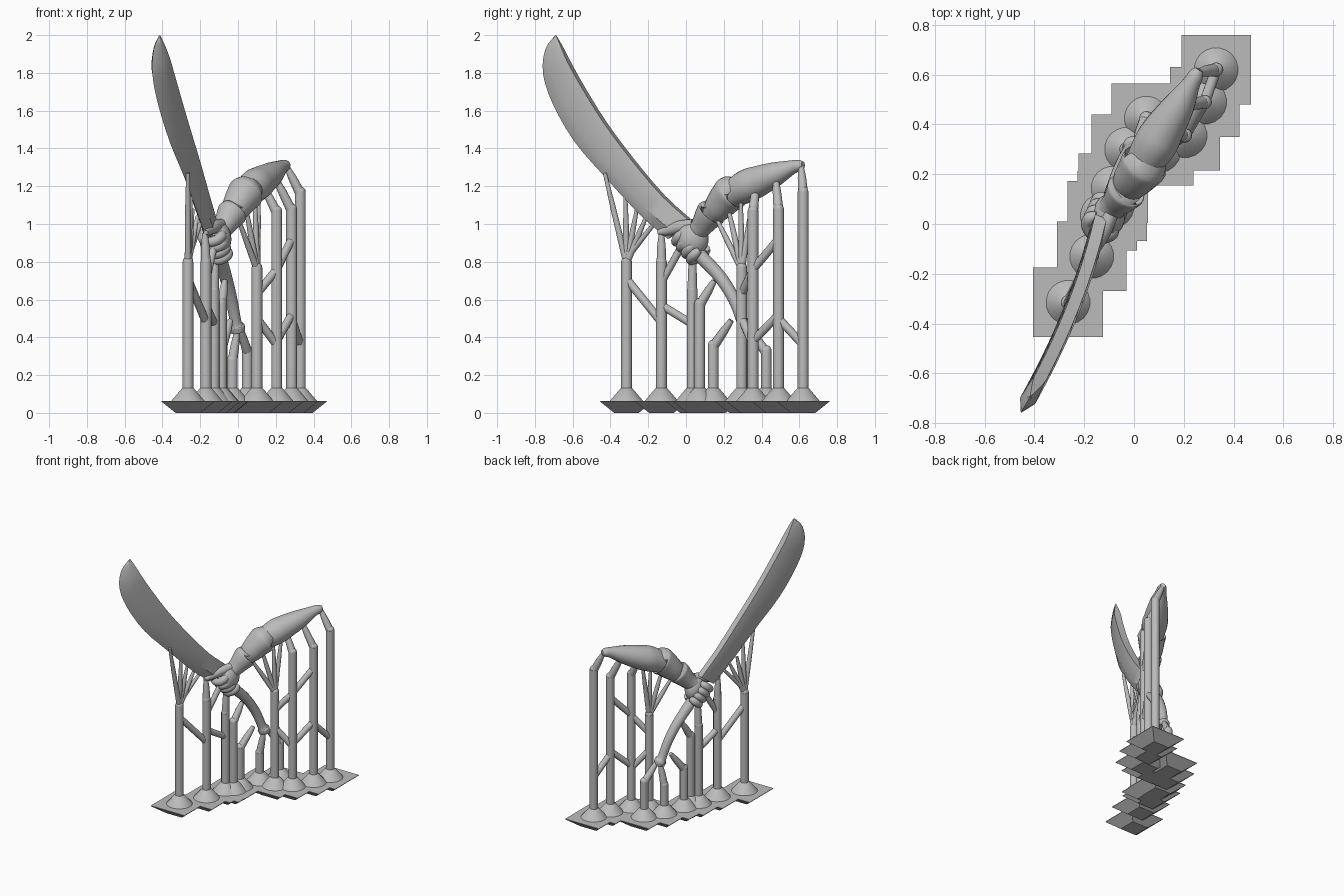
import bpy, bmesh, math
from mathutils import Vector

if "Cube" in bpy.data.objects:
    bpy.data.objects.remove(bpy.data.objects["Cube"])

grey = bpy.data.materials.new("resin grey")
grey.use_nodes = True
COLOUR = (0.5, 0.5, 0.5, 1)
grey.diffuse_color = COLOUR
grey.node_tree.nodes["Principled BSDF"].inputs["Base Color"].default_value = COLOUR


def finish(bm, name, smooth=True):
    bmesh.ops.recalc_face_normals(bm, faces=bm.faces)
    mesh = bpy.data.meshes.new(name)
    bm.to_mesh(mesh)
    bm.free()
    ob = bpy.data.objects.new(name, mesh)
    bpy.context.collection.objects.link(ob)
    mesh.materials.append(grey)
    if smooth:
        bpy.ops.object.select_all(action='DESELECT')
        ob.select_set(True)
        bpy.context.view_layer.objects.active = ob
        bpy.ops.object.shade_smooth_by_angle(angle=math.radians(35))
    return ob


def loft(bm, rings):
    """Skin a list of equal-length point rings and cap both ends."""
    rows = [[bm.verts.new(p) for p in ring] for ring in rings]
    n = len(rows[0])
    for a, b in zip(rows, rows[1:]):
        for i in range(n):
            j = (i + 1) % n
            bm.faces.new((a[i], a[j], b[j], b[i]))
    bm.faces.new(rows[0])
    bm.faces.new(rows[-1])


def tube(bm, pts, radii, sides=16):
    """Round tube of changing radius, carried along a path without twist."""
    pts = [Vector(p) for p in pts]
    if not isinstance(radii, (list, tuple)):
        radii = [radii] * len(pts)
    rings, u, last = [], None, None
    for i, p in enumerate(pts):
        t = (pts[min(i + 1, len(pts) - 1)] - pts[max(i - 1, 0)]).normalized()
        if u is None:
            u = t.orthogonal().normalized()
        else:
            u = last.rotation_difference(t) @ u
        last, v = t, t.cross(u)
        ang = [math.tau * k / sides for k in range(sides)]
        rings.append([p + radii[i] * (math.cos(a) * u + math.sin(a) * v) for a in ang])
    loft(bm, rings)


def curved(rows, steps=5):
    """Catmull-Rom refinement of rows of (x, y, z, radius)."""
    rows = [Vector(r) for r in rows]
    out = []
    for i in range(len(rows) - 1):
        a, b, c, d = rows[max(i - 1, 0)], rows[i], rows[i + 1], rows[min(i + 2, len(rows) - 1)]
        for s in range(steps):
            t = s / steps
            out.append(0.5 * (2 * b + (c - a) * t + (2 * a - 5 * b + 4 * c - d) * t ** 2
                              + (3 * b - a - 3 * c + d) * t ** 3))
    return out + [rows[-1]]


def shaped(name, rows, sides=20):
    pts = curved(rows)
    bm = bmesh.new()
    tube(bm, [p[:3] for p in pts], [p[3] for p in pts], sides)
    return finish(bm, name)


# Blade: sharp leading edge, bevel, thick flat spine, all in one upright plane
NORMAL = Vector((0.92, -0.38, 0))


def blade_x(y):
    return -0.14 + 0.24 * y - 0.23 * y * y


blade_rows = [(-0.095, 0.92, 0.03, 1.015), (-0.245, 1.05, -0.12, 1.15),
              (-0.43, 1.25, -0.285, 1.345), (-0.59, 1.435, -0.43, 1.54),
              (-0.705, 1.635, -0.545, 1.725), (-0.757, 1.795, -0.62, 1.86),
              (-0.745, 1.925, -0.66, 1.945), (-0.692, 1.998, -0.688, 2.0)]
rings = []
fine = curved(blade_rows, 3)
for k, (ya, za, yb, zb) in enumerate(fine):
    edge = Vector((blade_x(ya), ya, za))
    spine = Vector((blade_x(yb), yb, zb))
    half = NORMAL * 0.033 * min(1, 0.05 + (len(fine) - 1 - k) / 6)
    ridge = edge.lerp(spine, 0.35)
    rings.append([edge, ridge + half, spine + half * 0.75, spine - half * 0.75, ridge - half])
bm = bmesh.new()
loft(bm, rings)
finish(bm, "sword_blade")

# Curved grip with flared pommel
shaped("sword_grip", [(-0.13, -0.02, 0.96, 0.035), (-0.1, 0.07, 0.84, 0.036),
                      (-0.065, 0.18, 0.72, 0.034), (-0.035, 0.255, 0.6, 0.032),
                      (-0.012, 0.3, 0.48, 0.031), (-0.005, 0.31, 0.455, 0.042),
                      (0, 0.315, 0.425, 0.036)])

# Forearm sleeve, with two flared cuffs over the glove
shaped("forearm_sleeve", [(0, 0.2, 1.11, 0.06), (0.04, 0.25, 1.16, 0.075),
                          (0.085, 0.32, 1.2, 0.088), (0.12, 0.38, 1.225, 0.083),
                          (0.18, 0.475, 1.265, 0.064), (0.228, 0.56, 1.3, 0.038),
                          (0.25, 0.6, 1.31, 0.03), (0.262, 0.62, 1.313, 0.018)])
shaped("upper_cuff", [(-0.04, 0.13, 1.04, 0.052), (-0.015, 0.165, 1.08, 0.075),
                      (0.02, 0.21, 1.135, 0.09), (0.042, 0.24, 1.165, 0.097),
                      (0.045, 0.245, 1.168, 0.08)])
shaped("lower_cuff", [(-0.11, 0.04, 0.94, 0.05), (-0.075, 0.08, 0.985, 0.058),
                      (-0.045, 0.115, 1.035, 0.074), (-0.03, 0.135, 1.06, 0.08),
                      (-0.028, 0.137, 1.062, 0.06)])

# Fist: palm, four fingers wrapped round the grip, thumb along the blade
bm = bmesh.new()
bmesh.ops.create_uvsphere(bm, u_segments=20, v_segments=14, radius=1)
for v in bm.verts:
    v.co = Vector((-0.1 + 0.065 * v.co.x, 0.035 + 0.085 * v.co.y, 0.92 + 0.09 * v.co.z))
finish(bm, "palm")
axis = Vector((0.3, 0.68, -0.85)).normalized()
side = axis.cross(NORMAL).normalized()
for i in range(4):
    centre = Vector((-0.135, -0.01, 0.94)) + axis * 0.043 * i
    path = []
    for k in range(9):
        a = math.radians(-60 + 34 * k)
        p = centre + 0.053 * (math.cos(a) * -NORMAL + math.sin(a) * side)
        path.append((*p, 0.018 if k in (0, 8) else 0.027))
    shaped("finger_%d" % (i + 1), path, 12)
shaped("thumb", [(-0.09, 0.04, 1.0, 0.028), (-0.125, -0.03, 0.985, 0.034),
                 (-0.16, -0.1, 0.965, 0.027), (-0.17, -0.15, 0.955, 0.012)], 12)

# Support pillars: foot x, foot y, column height
pillars = {
    "A": (-0.265, -0.315, 0.8), "B": (-0.17, -0.13, 0.8), "C": (-0.127, 0.033, 0.65),
    "D": (-0.088, 0.072, 0.58), "E": (-0.084, 0.144, 0.36), "F": (-0.03, 0.3, 0.28),
    "G": (0.1, 0.295, 0.77), "H": (0.05, 0.425, 0.33), "I": (0.205, 0.355, 1.07),
    "J": (0.284, 0.49, 1.08), "K": (0.33, 0.62, 1.17)}
# Points where each pillar touches the part above it
tips = {
    "A": [(-0.265, -0.43, 1.27), (-0.25, -0.32, 1.15), (-0.215, -0.21, 1.04),
          (-0.24, -0.26, 1.08)],
    "B": [(-0.175, -0.13, 0.95)], "C": [(-0.12, 0.035, 0.85)],
    "D": [(-0.07, 0.15, 0.7)], "E": [(-0.04, 0.24, 0.49)], "F": [(-0.005, 0.31, 0.43)],
    "G": [(0.0, 0.16, 1.03), (0.04, 0.22, 1.1), (0.09, 0.29, 1.13), (0.11, 0.36, 1.16)],
    "H": [(0.01, 0.33, 0.45)], "I": [(0.135, 0.37, 1.2)], "J": [(0.2, 0.475, 1.24)],
    "K": [(0.26, 0.61, 1.3)]}
# Slanted braces: pillar, height, pillar, height
braces = [("A", 0.71, "B", 0.48), ("B", 0.57, "C", 0.47), ("K", 0.36, "J", 0.5),
          ("J", 0.92, "I", 0.76), ("G", 0.63, "I", 0.76), ("G", 0.5, "I", 0.36),
          ("I", 0.38, "J", 0.52)]

for key, (x, y, top) in pillars.items():
    # Raft tile widens upward
    bm = bmesh.new()
    loft(bm, [[(x + a * h, y + b * h, z) for a, b in ((-1, -1), (1, -1), (1, 1), (-1, 1))]
              for h, z in ((0.065, 0), (0.14, 0.06), (0.14, 0.064))])
    finish(bm, "raft_tile_" + key, False)
    # Conical foot and column
    bm = bmesh.new()
    tube(bm, [(x, y, z) for z in (0.06, 0.13, 0.131, top)], [0.092, 0.032, 0.029, 0.029], 20)
    finish(bm, "pillar_" + key)
    # Tapering branches
    bm = bmesh.new()
    base = 0.018 if len(tips[key]) > 1 else 0.027
    for tip in tips[key]:
        start = Vector((x, y, top - 0.01))
        tube(bm, [start, start.lerp(Vector(tip), 0.6), tip], [base, base * 0.85, base * 0.55], 12)
    bmesh.ops.create_icosphere(bm, subdivisions=2, radius=0.029)
    for v in bm.verts[-42:]:
        v.co += Vector((x, y, top))
    finish(bm, "branches_" + key)

bm = bmesh.new()
for a, za, b, zb in braces:
    tube(bm, [(*pillars[a][:2], za), (*pillars[b][:2], zb)], 0.022, 12)
# Short side twigs under the fist and blade
tube(bm, [(-0.17, -0.13, 0.69), (-0.13, -0.03, 0.87)], 0.02, 12)
tube(bm, [(-0.265, -0.315, 0.82), (-0.2, -0.17, 1.0)], [0.018, 0.011], 12)
finish(bm, "cross_braces")
